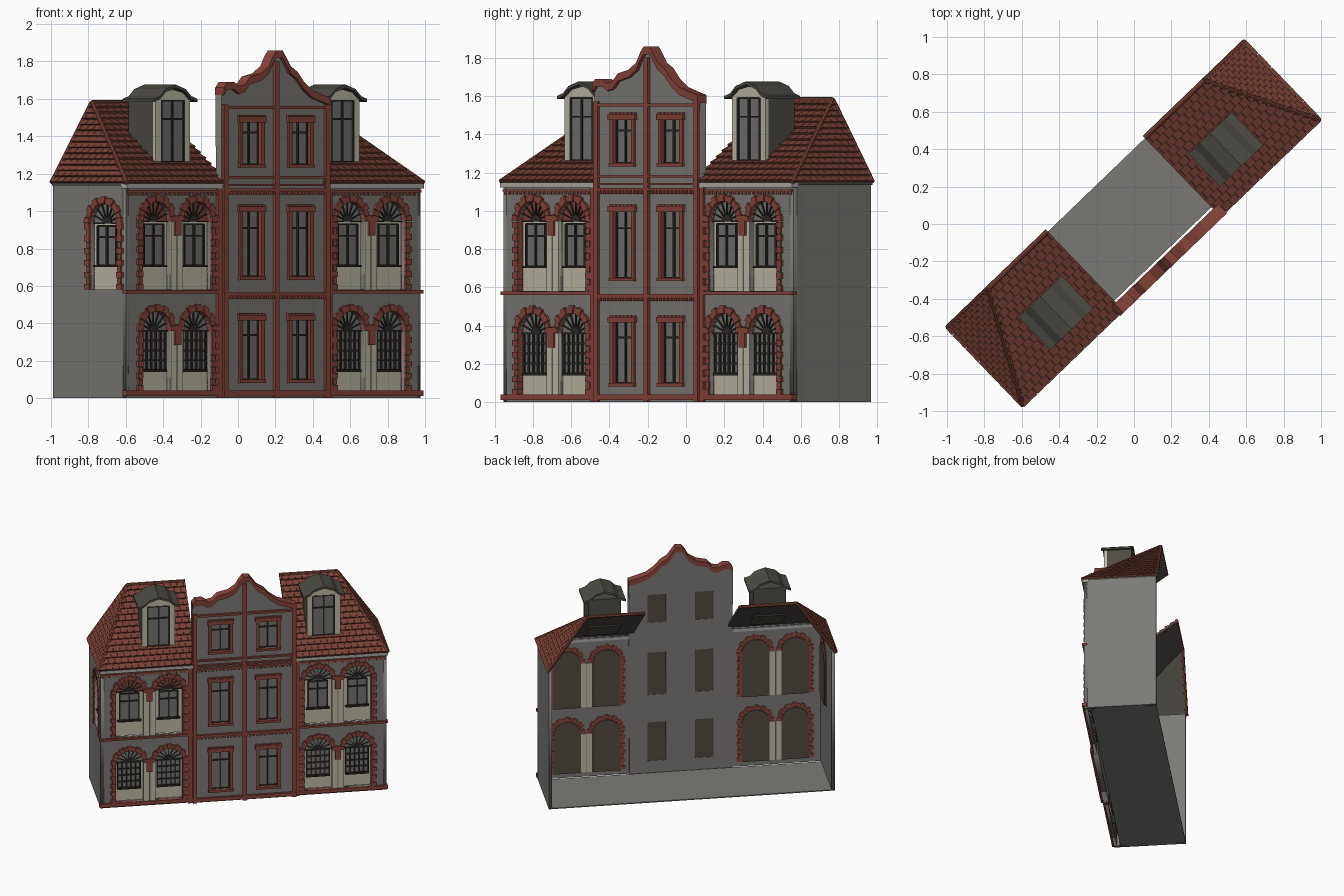
import bpy, bmesh, math
from mathutils import Matrix, Vector

cube = bpy.data.objects.get("Cube")
if cube:
    bpy.data.objects.remove(cube)

COLOURS = {
    "wall_grey": (.20, .195, .18), "brick_red": (.24, .06, .043), "cream": (.52, .49, .38),
    "frame_dark": (.025, .023, .02), "glass_grey": (.17, .175, .165), "slate": (.075, .07, .058),
    "tile_red": (.19, .055, .037), "cornice_light": (.42, .41, .38), "panel_brown": (.085, .065, .05),
}
MATS = {}
for key, rgb in COLOURS.items():
    m = bpy.data.materials.new(key)
    m.use_nodes = True
    m.diffuse_color = (*rgb, 1)
    m.node_tree.nodes["Principled BSDF"].inputs["Base Color"].default_value = (*rgb, 1)
    MATS[key] = m

# Frames: (across, up, outward) to building axes (along, depth, z)
FRONT = Matrix(((1, 0, 0, 0), (0, 0, -1, 0), (0, 1, 0, 0), (0, 0, 0, 1)))
LEFT_END = Matrix(((0, 0, -1, 0), (-1, 0, 0, 0), (0, 1, 0, 0), (0, 0, 0, 1)))
MIRROR = Matrix.Scale(-1, 4, (1, 0, 0))
TURN = Matrix.Rotation(math.radians(43.9), 4, "Z")
PARTS = {}


def part(name, mat):
    return PARTS.setdefault(name, (bmesh.new(), mat))[0]


def hull(bm, lower, upper):
    """Solid between two matching point loops."""
    a = [bm.verts.new(p) for p in lower]
    b = [bm.verts.new(p) for p in upper]
    bm.faces.new(a)
    bm.faces.new(b)
    for i in range(len(a)):
        j = (i + 1) % len(a)
        bm.faces.new((a[i], a[j], b[j], b[i]))


def prism(bm, M, pts, c0, c1):
    hull(bm, [M @ Vector((*p, c0)) for p in pts], [M @ Vector((*p, c1)) for p in pts])


def box(bm, M, a0, a1, b0, b1, c0, c1):
    prism(bm, M, [(a0, b0), (a1, b0), (a1, b1), (a0, b1)], c0, c1)


def plate(bm, M, loops, c0, c1):
    """Flat wall with holes, from a filled curve."""
    cu = bpy.data.curves.new("outline", "CURVE")
    cu.dimensions, cu.fill_mode, cu.extrude = "2D", "BOTH", (c1 - c0) / 2
    for loop in loops:
        s = cu.splines.new("POLY")
        s.points.add(len(loop) - 1)
        for pt, p in zip(s.points, loop):
            pt.co = (*p, 0, 1)
        s.use_cyclic_u = True
    ob = bpy.data.objects.new("outline", cu)
    bpy.context.collection.objects.link(ob)
    dg = bpy.context.evaluated_depsgraph_get()
    me = bpy.data.meshes.new_from_object(ob.evaluated_get(dg))
    me.transform(M @ Matrix.Translation((0, 0, (c0 + c1) / 2)))
    bm.from_mesh(me)
    bpy.data.objects.remove(ob)
    bpy.data.curves.remove(cu)
    bpy.data.meshes.remove(me)


def rod(bm, p, q, r):
    d = Vector(q) - Vector(p)
    mat = Matrix.Translation((Vector(p) + Vector(q)) / 2) @ d.to_track_quat("Z", "Y").to_matrix().to_4x4()
    bmesh.ops.create_cone(bm, cap_ends=True, segments=8, radius1=r, radius2=r, depth=d.length, matrix=mat)


def rect(a0, a1, b0, b1):
    return [(a0, b0), (a1, b0), (a1, b1), (a0, b1)]


def polar(a, b, r, t):
    return (a + r * math.cos(t), b + r * math.sin(t))


R_IN, R_OUT = .105, .145


def arch(a, foot, spring, n=16):
    return [(a - R_IN, foot), (a + R_IN, foot)] + [polar(a, spring, R_IN, math.pi * i / n) for i in range(n + 1)]


def window(M, a, half, z0, z1, c, cols, rows):
    """Glass pane with dark frame and glazing bars."""
    box(part("window_glass", "glass_grey"), M, a - half, a + half, z0, z1, c, c + .004)
    bars = part("window_frames", "frame_dark")
    for i in range(cols + 1):
        x = a - half + 2 * half * i / cols
        box(bars, M, x - .005, x + .005, z0, z1, c, c + .014)
    for t in rows:
        z = z0 + (z1 - z0) * t
        box(bars, M, a - half, a + half, z - .005, z + .005, c, c + .014)


def arch_bay(M, a, foot, spring, face, jambs, upper, red_top):
    """Arched recess with brick surround, panel, window and fan light."""
    back = face - .032
    plate(part("arch_backing", "panel_brown"), M, [arch(a, foot, spring)], back - .008, back)
    box(part("arch_panels", "cream"), M, a - R_IN, a + R_IN, foot, spring, back, back + .004)
    half_disc = [polar(a, spring, R_IN, math.pi * i / 16) for i in range(17)]
    top = ("brick_tympanum", "tile_red") if red_top else ("fan_glass", "glass_grey")
    prism(part(*top), M, half_disc, back, back + .006)
    bars = part("window_frames", "frame_dark")
    if upper:
        window(M, a, .072, foot + .13, spring - .015, back + .004, 2, (0, .72, 1))
    else:
        window(M, a, .086, foot + .11, spring, back + .004, 5, (0, .25, .5, .75, 1))
    sill = foot + (.12 if upper else .1)
    box(bars, M, a - .09, a + .09, sill, sill + .012, back, back + .025)
    for i in range(9):
        spoke = M @ Matrix.Translation((a, spring, back)) @ Matrix.Rotation(math.pi * i / 8, 4, "Z")
        box(bars, spoke, .03, R_IN, -.003, .003, 0, .014)
    prism(bars, M, [polar(a, spring, .034, math.pi * i / 8) for i in range(9)], back, back + .014)
    # Voussoirs and alternating jamb bricks
    bricks = part("arch_brickwork", "brick_red")
    n = 13
    for i in range(n):
        t0, t1 = math.pi * i / n, math.pi * (i + .94) / n
        ro = R_OUT - .008 * (i % 2)
        prism(bricks, M, [polar(a, spring, R_IN, t0), polar(a, spring, ro, t0),
                          polar(a, spring, ro, t1), polar(a, spring, R_IN, t1)],
              face - .03, face + .016 - .005 * (i % 2))
    count = round((spring - foot) / .032)
    h = (spring - foot) / count
    for side in jambs:
        for k in range(count):
            w = R_OUT - .012 * (k % 2)
            lo, hi = sorted((a + side * R_IN, a + side * w))
            box(bricks, M, lo, hi, foot + k * h, foot + (k + .93) * h, face - .03, face + .014 - .005 * (k % 2))


def band(name, mat, M, a0, a1, z0, z1, c0, c1, teeth=False):
    box(part(name, mat), M, a0, a1, z0, z1, c0, c1)
    if teeth:
        n = round((a1 - a0) / .028)
        for i in range(n):
            x = a0 + (a1 - a0) * (i + .25) / n
            box(part(name, mat), M, x, x + .014, z0 - .016, z0, c0, c1 - .004)


def tiles(M, origin, across, up, left, right, n=14):
    """Staggered roof tiles; left and right give the row limits at height t."""
    bm = part("roof_tiles", "tile_red")
    o, x, v = Vector(origin), Vector(across).normalized(), Vector(up)
    normal = x.cross(v).normalized()
    w = .05
    for r in range(n):
        t0, t1 = r / n, (r + 1) / n
        for k in range(-1, 50):
            s0 = (k + .5 * (r % 2)) * w
            lo, hi = [], []
            for t, lift in ((t0, .016), (t1, .004)):
                L, R = left(t), right(t)
                for s in (s0, s0 + w * .95):
                    p = o + x * min(max(s, L), R) + v * t
                    lo.append(M @ p)
                    hi.append(M @ (p + normal * lift))
            if max((lo[0] - lo[1]).length, (lo[2] - lo[3]).length) > .004:
                order = (0, 1, 3, 2)
                hull(bm, [lo[i] for i in order], [hi[i] for i in order])


EAVE, RIDGE, FRONT_V, BACK_V, END, INNER, APEX = 1.15, 1.58, -.288, .293, 1.1, .36, .8
FACE = .272

for mirrored in (False, True):
    B = MIRROR if mirrored else Matrix.Identity(4)
    M = B @ FRONT
    # Wing facade with paired arches
    mid, step = -.72, .15
    storeys = ((.04, .36, False), (.58, .945, True))
    holes = [arch(mid + s * step, f, z) for f, z, _ in storeys for s in (-1, 1)]
    plate(part("wing_walls", "wall_grey"), M, [rect(-1.092, -.37, 0, EAVE)] + holes, FACE - .025, FACE)
    for foot, spring, upper in storeys:
        for s in (-1, 1):
            arch_bay(M, mid + s * step, foot, spring, FACE, (s,), upper, upper and not mirrored)
            x = mid + s * .024
            box(part("arch_columns", "cream"), M, x - .021, x + .021, foot, spring, FACE - .034, FACE + .005)
        box(part("arch_brickwork", "brick_red"), M, mid - .022, mid + .022, spring - .075, spring + .03, FACE, FACE + .018)
    band("plinth", "brick_red", M, -1.1, -.38, .012, .04, FACE - .02, FACE + .016)
    band("string_course", "brick_red", M, -1.1, -.38, .56, .577, FACE - .02, FACE + .016)
    band("eave_frieze", "brick_red", M, -1.09, -.38, 1.1, 1.112, FACE - .02, FACE + .01, True)
    band("eave_cornice", "cornice_light", M, -1.1, -.37, 1.122, 1.146, FACE - .03, FACE + .018)
    band("wing_corner_strip", "brick_red", M, -.425, -.392, 0, 1.13, FACE - .02, FACE + .014)
    # End wall
    end = B @ LEFT_END
    outline = [rect(-.29, FACE, 0, EAVE)]
    if not mirrored:
        outline.append(arch(.105, .58, .935))
        arch_bay(end, .105, .58, .935, 1.092, (-1, 1), True, False)
    plate(part("end_walls", "wall_grey"), end, outline, 1.067, 1.092)
    # Half-hipped roof, open at the back
    a, b = Vector((-END, FRONT_V, EAVE)), Vector((-INNER, FRONT_V, EAVE))
    top, apex = Vector((-INNER, BACK_V, RIDGE)), Vector((-APEX, BACK_V, RIDGE))
    corner = Vector((-END, BACK_V, EAVE))
    under = part("roof_deck", "slate")
    drop = Vector((0, 0, -.014))
    for loop in ((a, b, top, apex), (corner, a, apex)):
        hull(under, [B @ (p + drop) for p in loop], [B @ p for p in loop])
    depth = BACK_V - FRONT_V
    tiles(B, a, b - a, (0, depth, RIDGE - EAVE), lambda t: (END - APEX) * t, lambda t: END - INNER)
    tiles(B, corner, a - corner, (END - APEX, 0, RIDGE - EAVE), lambda t: 0, lambda t: depth * (1 - t))
    for p, q in ((a, apex), (corner, apex), (apex, top)):
        rod(part("ridge_caps", "tile_red"), B @ p, B @ q, .014)
    # Dormer
    dm, hw = -.63, .125
    side = B @ Matrix(((0, 0, 1, dm), (1, 0, 0, 0), (0, 1, 0, 0), (0, 0, 0, 1)))
    prism(part("dormer_bodies", "slate"), side,
          [(-.14, 1.22), (-.14, 1.61), (.06, 1.61), (.06, 1.38)], -hw, hw)
    front = part("dormer_fronts", "cream")
    for s in (-1, 1):
        x = dm + s * (hw - .02)
        box(front, M, x - .022, x + .022, 1.24, 1.61, .13, .152)
    box(front, M, dm - hw, dm + hw, 1.24, 1.262, .13, .156)
    prism(front, M, [(dm - hw, 1.59), (dm + hw, 1.59), (dm + .07, 1.635), (dm, 1.65), (dm - .07, 1.635)], .13, .152)
    window(M, dm, .083, 1.262, 1.59, .14, 2, (0, .7, 1))
    prof = [(-.16, 1.6), (-.115, 1.615), (-.075, 1.652), (0, 1.676), (.075, 1.652), (.115, 1.615), (.16, 1.6)]
    prof = [(dm + p, z) for p, z in prof]
    for (p, z), (q, y) in zip(prof, prof[1:]):
        prism(part("dormer_roofs", "slate"), M, [(p, z), (q, y), (q, y - .016), (p, z - .016)], -.068, .175)

# Central gabled bay
gable = [(-.395, 1.66), (-.37, 1.69), (-.32, 1.69), (-.28, 1.667), (-.24, 1.677), (-.2, 1.718), (-.12, 1.737),
         (-.06, 1.775), (-.03, 1.83), (-.005, 1.858), (.04, 1.858), (.065, 1.825), (.1, 1.775), (.15, 1.745),
         (.2, 1.69), (.26, 1.647), (.33, 1.625), (.4, 1.605)]
rows = ((.1, .42), (.65, 1.0), (1.25, 1.48))
BAY = .283
holes = [rect(x - .07, x + .07, z0, z1) for z0, z1 in rows for x in (-.177, .187)]
plate(part("bay_wall", "wall_grey"), FRONT,
      [[(-.39, 0), (.395, 0)] + [(x, z - .03) for x, z in reversed(gable)]] + holes, .238, BAY)
for (p, z), (q, y) in zip(gable, gable[1:]):
    prism(part("gable_coping", "brick_red"), FRONT, [(p, z), (q, y), (q, y - .04), (p, z - .04)], .235, BAY + .02)
trim = part("bay_window_surrounds", "brick_red")
for z0, z1 in rows:
    for x in (-.177, .187):
        window(FRONT, x, .07, z0, z1, BAY - .025, 2, (0, .74, 1))
        box(part("bay_window_backing", "panel_brown"), FRONT, x - .07, x + .07, z0, z1, .242, .256)
        for s in (-1, 1):
            c = x + s * .08
            box(trim, FRONT, c - .012, c + .012, z0 - .01, z1, BAY - .01, BAY + .012)
        box(trim, FRONT, x - .1, x + .1, z1 - .005, z1 + .025, BAY - .01, BAY + .018)
        box(trim, FRONT, x - .095, x + .095, z0 - .018, z0, BAY - .01, BAY + .018)
        for k in range(7):
            c = x + (k - 3) * .029
            box(trim, FRONT, c - .011, c + .011, z1 + .025, z1 + .034, BAY - .01, BAY + .012)
for x, height in ((-.374, 1.57), (.005, 1.8), (.382, 1.57)):
    band("bay_pilasters", "brick_red", FRONT, x - .016, x + .016, 0, height, BAY - .01, BAY + .016)
for z0, z1, teeth in ((.01, .04, False), (.545, .565, True), (1.105, 1.12, True), (1.135, 1.145, False),
                      (1.175, 1.188, False), (1.545, 1.562, False)):
    band("bay_bands", "brick_red", FRONT, -.39, .398, z0, z1, BAY - .01, BAY + .018, teeth)

# Ground slab
box(part("floor_slab", "wall_grey"), FRONT, -1.09, 1.09, 0, .008, -.29, .222)

for name, (bm, mat) in PARTS.items():
    bmesh.ops.recalc_face_normals(bm, faces=bm.faces)
    bm.transform(TURN)
    me = bpy.data.meshes.new(name)
    bm.to_mesh(me)
    bm.free()
    me.materials.clear()
    me.materials.append(MATS[mat])
    me.polygons.foreach_set("material_index", [0] * len(me.polygons))
    bpy.context.collection.objects.link(bpy.data.objects.new(name, me))
